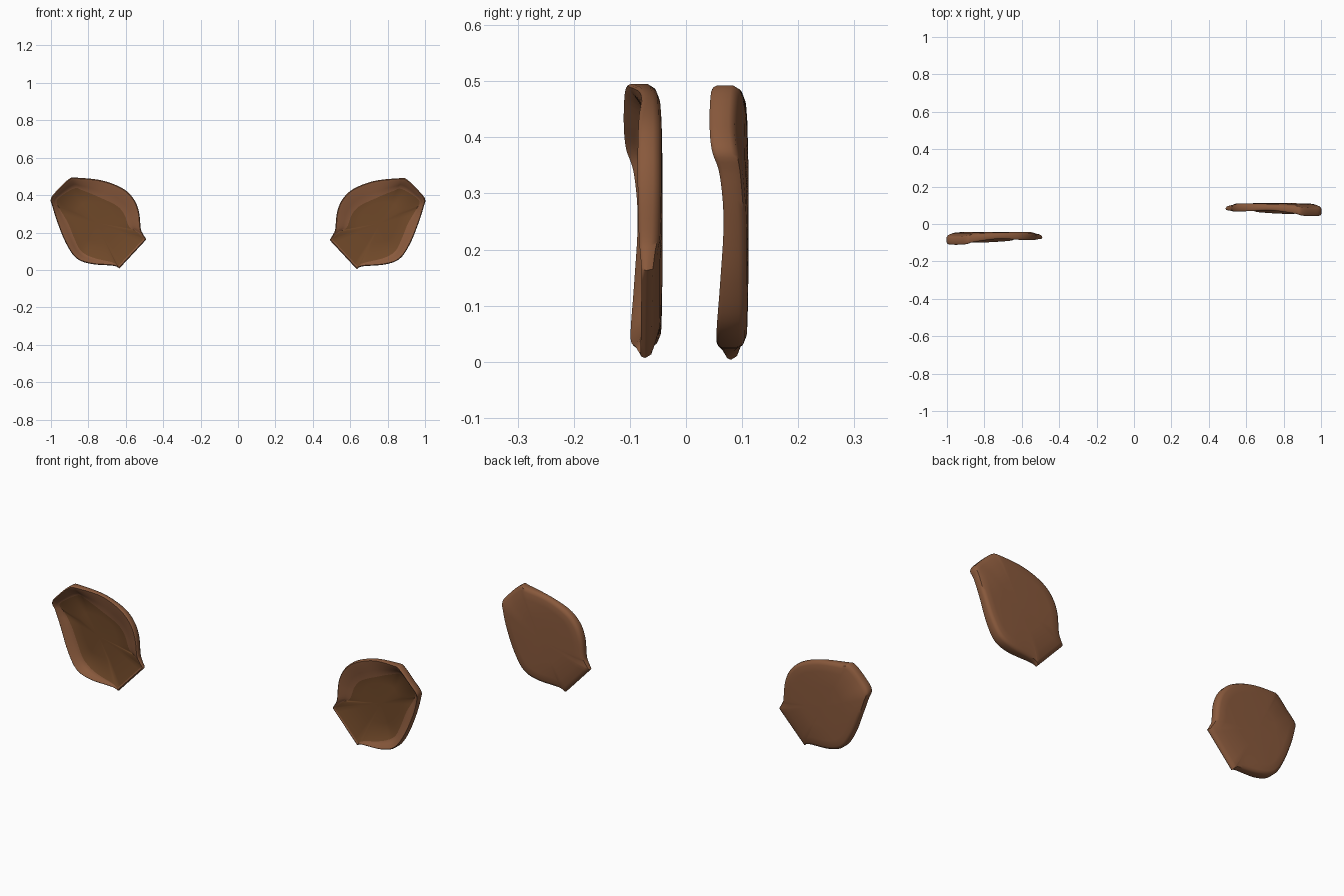
import bpy, bmesh, math
from mathutils import Vector

if "Cube" in bpy.data.objects:
    bpy.data.objects.remove(bpy.data.objects["Cube"])


def material(name, rgb):
    m = bpy.data.materials.new(name)
    m.diffuse_color = (*rgb, 1)
    m.use_nodes = True
    m.node_tree.nodes["Principled BSDF"].inputs["Base Color"].default_value = m.diffuse_color
    return m


outer_mat = material("ear_outer", (0.25, 0.10, 0.045))
inner_mat = material("ear_inner", (0.16, 0.065, 0.022))

# Outline from one root corner round to the other: x, z, rim y, back y, inset of the floor
OUTLINE = [
    (0.635, 0.004, 0.072, 0.097, 0.03),
    (0.665, 0.019, 0.063, 0.102, 0.06),
    (0.785, 0.029, 0.055, 0.109, 0.14),
    (0.865, 0.060, 0.055, 0.110, 0.20),
    (0.920, 0.140, 0.061, 0.110, 0.25),
    (0.965, 0.250, 0.067, 0.109, 0.25),
    (0.992, 0.335, 0.060, 0.103, 0.16),
    (1.000, 0.380, 0.046, 0.096, 0.10),
    (0.960, 0.430, 0.042, 0.092, 0.13),
    (0.900, 0.486, 0.045, 0.096, 0.20),
    (0.860, 0.490, 0.056, 0.103, 0.26),
    (0.730, 0.476, 0.073, 0.108, 0.38),
    (0.620, 0.435, 0.069, 0.110, 0.40),
    (0.560, 0.380, 0.067, 0.110, 0.36),
    (0.530, 0.310, 0.067, 0.110, 0.31),
    (0.520, 0.220, 0.069, 0.108, 0.24),
    (0.510, 0.193, 0.071, 0.104, 0.10),
    (0.490, 0.160, 0.074, 0.100, 0.03),
]
CENTRE = Vector((0.76, 0.25))


def smooth_path(pts, steps):
    """Catmull-Rom through the points, then a straight open root edge."""
    p = [Vector(q) for q in pts]
    p = [p[0]] + p + [p[-1]]
    out = []
    for i in range(1, len(p) - 2):
        a, b, c, d = p[i - 1:i + 3]
        for s in range(steps):
            t = s / steps
            out.append(0.5 * (2 * b + (c - a) * t + (2 * a - 5 * b + 4 * c - d) * t * t
                              + (3 * b - a - 3 * c + d) * t ** 3))
    out += [p[-1].lerp(p[1], s / 8) for s in range(8)]
    return out


def make_ear(name, side, dy, dz):
    path = smooth_path(OUTLINE, 5)
    bm = bmesh.new()

    def ring(rule):
        verts = []
        for x, z, rim, back, inset in path:
            scale, y = rule(rim, back, inset)
            q = CENTRE + (Vector((x, z)) - CENTRE) * scale
            verts.append(bm.verts.new((side * q.x, y + dy, q.y + dz)))
        return verts

    def floor_y(r, i):
        return r + (0.090 - r) * min(1, i / 0.18)

    # Rings run from the back centre, round the rim, into the hollow
    rules = [
        lambda r, b, i: (0.45, 0.111),
        lambda r, b, i: (0.78, 0.110 + (b - 0.110) * 0.3),
        lambda r, b, i: (0.92, b - 0.001),
        lambda r, b, i: (0.975, b - 0.006),
        lambda r, b, i: (1.0, b - 0.016),
        lambda r, b, i: (1.0, r + 0.007),
        lambda r, b, i: (0.992, r + 0.002),
        lambda r, b, i: (0.98, r),
        lambda r, b, i: (0.98 - 0.2 * i, r + 0.15 * (floor_y(r, i) - r)),
        lambda r, b, i: (0.98 - 0.6 * i, r + 0.62 * (floor_y(r, i) - r)),
        lambda r, b, i: (0.98 - i, floor_y(r, i)),
        lambda r, b, i: (0.45, 0.091),
    ]
    rings = [ring(f) for f in rules]
    n = len(path)
    for k in range(len(rings) - 1):
        for j in range(n):
            f = bm.faces.new((rings[k][j], rings[k][(j + 1) % n],
                              rings[k + 1][(j + 1) % n], rings[k + 1][j]))
            f.material_index = 1 if k == len(rings) - 2 else 0
    # Centres of the back and the hollow
    for loop, y, mat in ((rings[0], 0.111, 0), (rings[-1], 0.091, 1)):
        c = bm.verts.new((side * CENTRE.x, y + dy, CENTRE.y + dz))
        for j in range(n):
            bm.faces.new((loop[j], loop[(j + 1) % n], c)).material_index = mat
    bmesh.ops.recalc_face_normals(bm, faces=bm.faces)
    mesh = bpy.data.meshes.new(name)
    bm.to_mesh(mesh)
    bm.free()
    mesh.materials.append(outer_mat)
    mesh.materials.append(inner_mat)
    ob = bpy.data.objects.new(name, mesh)
    bpy.context.collection.objects.link(ob)
    bpy.ops.object.select_all(action='DESELECT')
    ob.select_set(True)
    bpy.context.view_layer.objects.active = ob
    bpy.ops.object.shade_smooth_by_angle(angle=math.radians(40))


# Mirrored pair, staggered front to back
make_ear("right_ear", 1, 0.0, 0.0)
make_ear("left_ear", -1, -0.153, 0.003)
